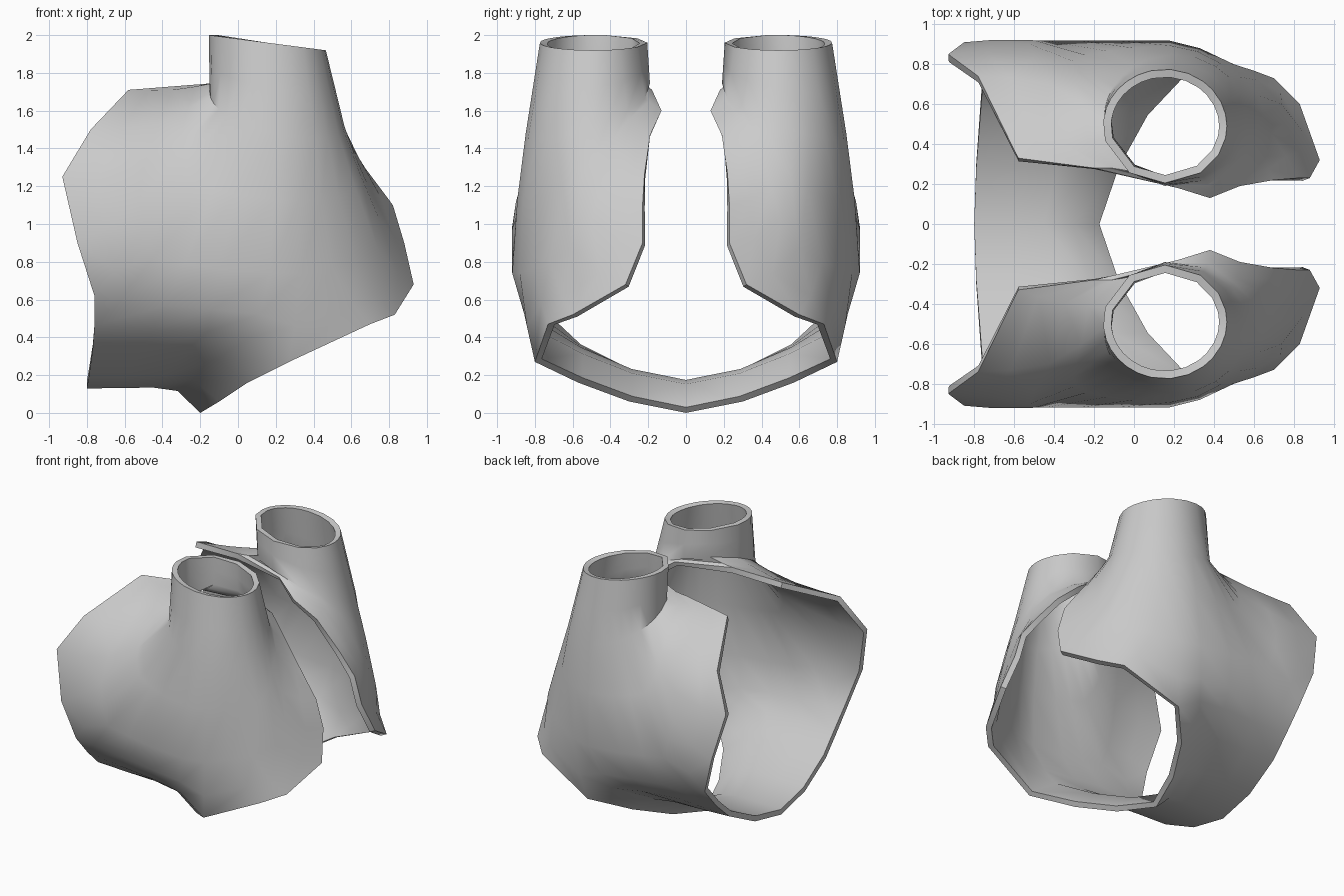
import bpy, bmesh
from math import sin, cos, radians
from mathutils import Vector

if "Cube" in bpy.data.objects:
    bpy.data.objects.remove(bpy.data.objects["Cube"])

WALL = 0.04
NECK_X, NECK_Y, NECK_RX, NECK_RY = 0.155, 0.49, 0.31, 0.285

# Band under the body: (front edge, back edge) from the side wall to the middle
BAND = [((.27, .8, .27), (-.76, .72, .46)),
        ((.05, .57, .16), (-.77, .58, .33)),
        ((-.1, .3, .06), (-.79, .3, .19)),
        ((-.2, 0, 0), (-.8, 0, .13))]
BAND_STEPS = [(0, 0), (.2, .09), (.42, .08), (.7, .04), (1, 0)]


def band_row(front, back):
    a, b = Vector(front), Vector(back)
    return [a.lerp(b, t) + Vector((0, 0, lift)) for t, lift in BAND_STEPS]


band_rows = [band_row(*pair) for pair in BAND]
seam = band_rows[0]

# Spokes running from the neck to the free edge: neck angle, middle point, edge point
FRONT_SPOKES = [
    (-90, (.2, .2, 1.73), (.22, .18, 1.71)),
    (-55, (.38, .17, 1.63), (.38, .13, 1.6)),
    (-30, (.52, .27, 1.52), (.53, .19, 1.47)),
    (-12, (.64, .34, 1.35), (.7, .22, 1.26)),
    (0, (.69, .45, 1.2), (.82, .23, 1.1)),
    (12, (.75, .5, 1.02), (.88, .23, .9)),
    (25, (.74, .6, .87), (.93, .32, .68)),
    (40, (.62, .72, .8), (.83, .6, .52)),
    (52, (.5, .8, .77), (.7, .73, .47))]
SEAM_SPOKES = [
    (68, (.33, .88, .74), seam[0]),
    (85, (.17, .92, .74), seam[1]),
    (103, (-.1, .92, .76), seam[2]),
    (116, (-.28, .92, .79), seam[3]),
    (128, (-.45, .92, .82), seam[4])]
BACK_SPOKES = [
    (140, (-.5, .92, .97), (-.76, .86, .62)),
    (151, (-.52, .9, 1.12), (-.85, .91, .9)),
    (162, (-.5, .84, 1.3), (-.93, .85, 1.25)),
    (175, (-.42, .7, 1.53), (-.78, .74, 1.5)),
    (195, (-.35, .4, 1.71), (-.58, .33, 1.71)),
    (235, (-.11, .28, 1.75), (-.2, .28, 1.74))]


def neck_point(angle, at_top):
    c, s = cos(radians(angle)), sin(radians(angle))
    scale = 1 if at_top else 1.15 + .17 * c + .1 * s
    x = NECK_X + NECK_RX * scale * c
    y = NECK_Y + NECK_RY * scale * s
    z = 1.98 - .13 * x if at_top else 1.615 - .1 * c - .13 * s
    return Vector((x, y, z))


def halfway(a, b, c, d):
    # Point midway between b and c on a smooth curve
    return (b + c) * .5625 - (a + d) * .0625


def spoke_points(angle, mid, edge):
    top, base = neck_point(angle, True), neck_point(angle, False)
    mid, edge = Vector(mid), Vector(edge)
    return [top, top.lerp(base, .5), base, halfway(base, base, mid, edge), mid,
            halfway(base, mid, edge, edge), edge]


def skin(bm, rows, side, closed):
    grid = [[bm.verts.new((p.x, p.y * side, p.z)) for p in row] for row in rows]
    if closed:
        grid.append(grid[0])
    for r, s in zip(grid, grid[1:]):
        for i in range(len(r) - 1):
            bm.faces.new((r[i], s[i], s[i + 1], r[i + 1]))


# Both side chambers with their necks, joined by the band
bm = bmesh.new()
spokes = [spoke_points(*s) for s in FRONT_SPOKES + SEAM_SPOKES + BACK_SPOKES]
for side in (1, -1):
    skin(bm, spokes, side, True)
    skin(bm, band_rows, side, False)
bmesh.ops.remove_doubles(bm, verts=bm.verts[:], dist=0.002)
bmesh.ops.recalc_face_normals(bm, faces=bm.faces[:])

# Make the skin face outwards, judged at the neck
top_face = max(bm.faces, key=lambda f: f.calc_center_median().z)
centre = top_face.calc_center_median()
axis = Vector((NECK_X, NECK_Y if centre.y > 0 else -NECK_Y, centre.z))
if top_face.normal.dot(centre - axis) < 0:
    bmesh.ops.reverse_faces(bm, faces=bm.faces[:])

mesh = bpy.data.meshes.new("twin_neck_shell")
bm.to_mesh(mesh)
bm.free()
shell = bpy.data.objects.new("twin_neck_shell", mesh)
bpy.context.collection.objects.link(shell)

# Plain grey material
grey = bpy.data.materials.new("plain_grey")
grey.use_nodes = True
colour = (.6, .6, .6, 1)
grey.diffuse_color = colour
for node in grey.node_tree.nodes:
    if node.type == 'BSDF_PRINCIPLED':
        node.inputs["Base Color"].default_value = colour
mesh.materials.append(grey)

# Wall thickness, then smooth shading with crisp rims
thick = shell.modifiers.new("wall", 'SOLIDIFY')
thick.thickness = WALL
thick.offset = -1
bpy.ops.object.select_all(action='DESELECT')
shell.select_set(True)
bpy.context.view_layer.objects.active = shell
bpy.ops.object.modifier_apply(modifier=thick.name)
bpy.ops.object.shade_smooth_by_angle(angle=radians(45))
